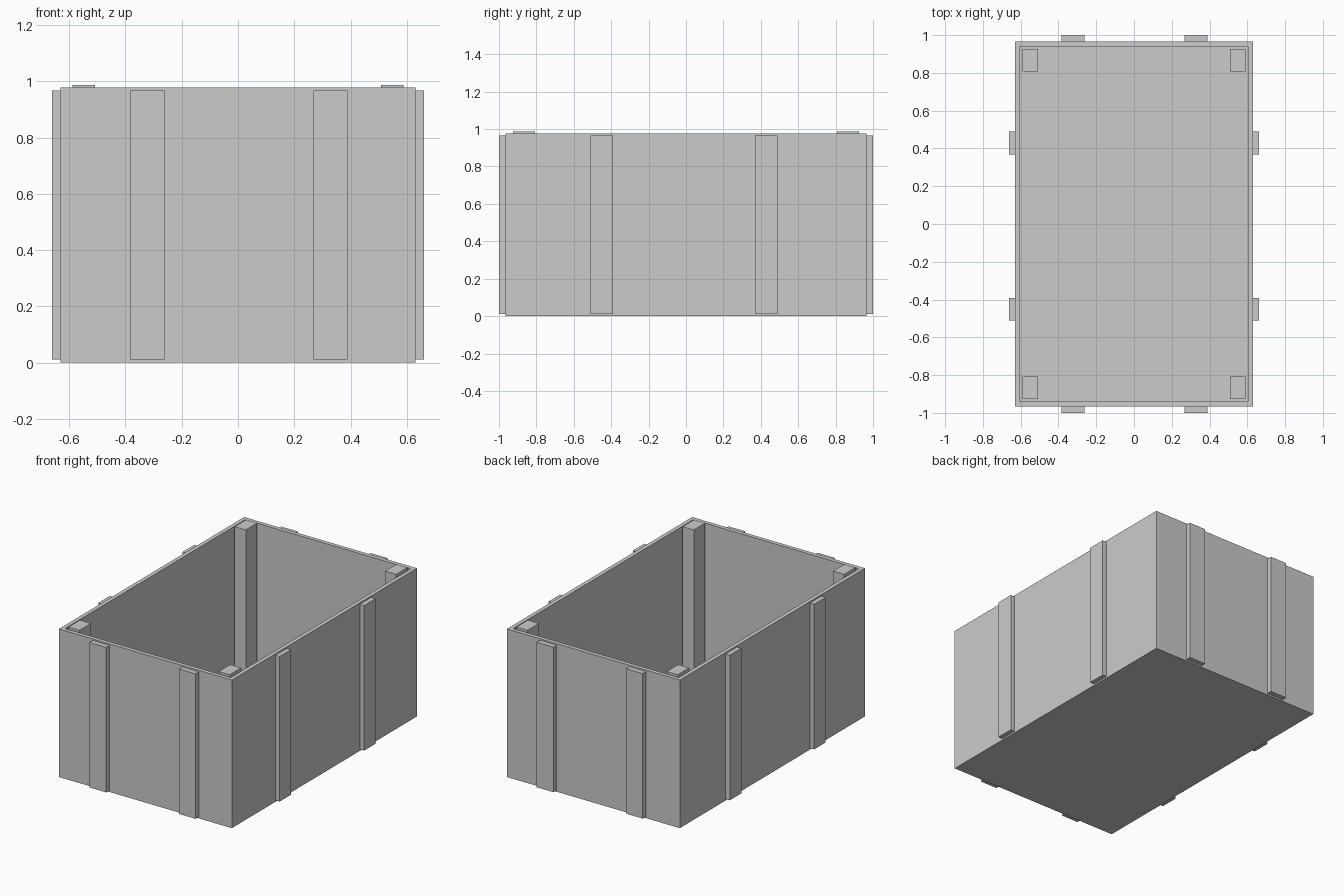
import bpy, bmesh

if "Cube" in bpy.data.objects:
    bpy.data.objects.remove(bpy.data.objects["Cube"])

HX, HY, TOP = 0.631, 0.966, 0.977   # outer half sizes and rim height
WALL, FLOOR = 0.038, 0.035


def box(name, x, y, z):
    """Box from (min, max) pairs on each axis."""
    bm = bmesh.new()
    bmesh.ops.create_cube(bm, size=1)
    for v in bm.verts:
        for i, (lo, hi) in enumerate((x, y, z)):
            v.co[i] = lo if v.co[i] < 0 else hi
    return finish(name, bm)


def finish(name, bm):
    bmesh.ops.recalc_face_normals(bm, faces=bm.faces)
    mesh = bpy.data.meshes.new(name)
    bm.to_mesh(mesh)
    bm.free()
    ob = bpy.data.objects.new(name, mesh)
    bpy.context.collection.objects.link(ob)
    return ob


# open crate body: solid block with the top inset and sunk to the floor
bm = bmesh.new()
bmesh.ops.create_cube(bm, size=1)
for v in bm.verts:
    v.co = (v.co.x * 2 * HX, v.co.y * 2 * HY, (v.co.z + 0.5) * TOP)
top = max(bm.faces, key=lambda f: f.calc_center_median().z)
bmesh.ops.inset_region(bm, faces=[top], thickness=WALL)
sunk = bmesh.ops.extrude_face_region(bm, geom=[top])["geom"]
for v in (g for g in sunk if isinstance(g, bmesh.types.BMVert)):
    v.co.z = FLOOR
if top.is_valid:
    bmesh.ops.delete(bm, geom=[top], context='FACES_ONLY')
finish("crate_body", bm)

# inner corner posts, standing slightly above the rim
for sx in (-1, 1):
    for sy in (-1, 1):
        px = sorted((sx * 0.508, sx * 0.589))
        py = sorted((sy * 0.807, sy * 0.926))
        box("corner_post", px, py, (FLOOR, 0.986))

# outer vertical battens on the ends and on the long sides
BATTEN_Z = (0.01, 0.967)
for s in (-1, 1):
    for x0, x1 in ((-0.384, -0.262), (0.268, 0.39)):
        box("end_batten", (x0, x1), sorted((s * (HY - 0.01), s * 1.0)), BATTEN_Z)
    for y0, y1 in ((-0.511, -0.391), (0.369, 0.489)):
        box("side_batten", sorted((s * (HX - 0.01), s * 0.662)), (y0, y1), BATTEN_Z)
